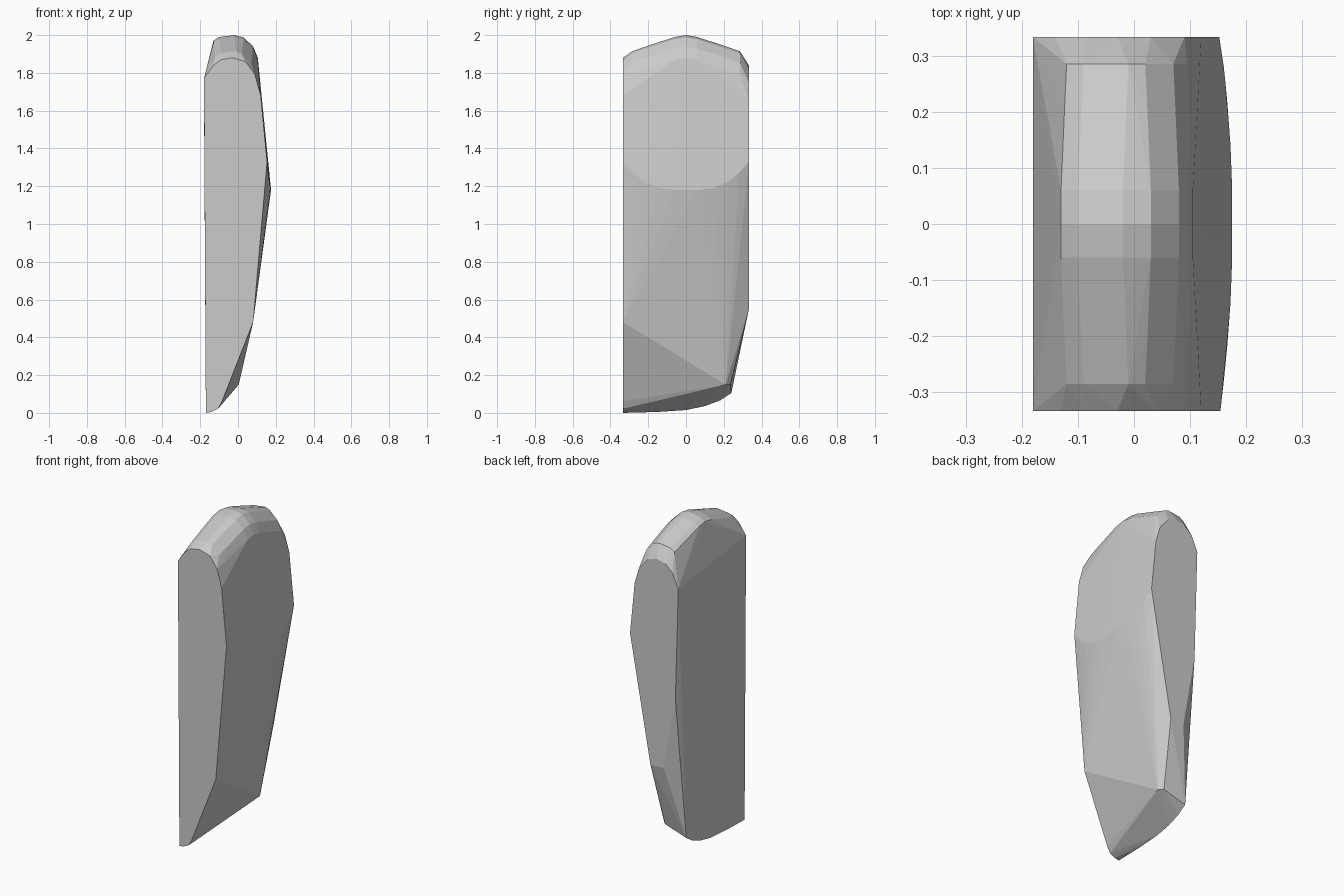
import bpy, bmesh

if "Cube" in bpy.data.objects:
    bpy.data.objects.remove(bpy.data.objects["Cube"])

# Flat end outlines as (x, z)
front_end = [(-.17, 0), (-.14, .005), (-.105, .022), (-.085, .06), (.08, .48),
             (.154, 1.33), (.12, 1.68), (.09, 1.79), (.04, 1.86), (-.03, 1.88),
             (-.09, 1.87), (-.13, 1.84), (-.18, 1.77)]
back_end = [(.012, .55), (-.08, .55), (-.16, 1.0), (-.18, 1.69), (-.14, 1.78),
            (-.09, 1.825), (-.03, 1.84), (.03, 1.82), (.09, 1.75), (.12, 1.65),
            (.152, 1.33)]
# Rounded crown section at the middle, as (x, z)
crown = [(-.13, 1.97), (-.10, 1.99), (-.02, 2.0), (.03, 1.988), (.08, 1.94), (.105, 1.88)]
# Crown stations: (distance from middle, drop in z, x inset)
stations = [(0, 0, 0), (.06, .01, 0), (.13, .033, .004), (.2, .056, .006), (.285, .085, .01)]
# Rim where the upper dome meets the lower slope: (|y|, x, z)
belly = [(.06, .175, 1.18), (.14, .172, 1.19), (.22, .166, 1.22), (.28, .160, 1.27)]
# Curved underside edge on the flat left face: (y, z)
underside = [(-.15, .005), (0, .015), (.1, .036), (.18, .066), (.24, .105)]

points = [(x, -.333, z) for x, z in front_end]
points += [(x, .333, z) for x, z in back_end]
for y, drop, inset in stations:
    for s in (-1, 1):
        for x, z in crown:
            points.append((x - inset if x > 0 else x + inset, s * y, z - drop))
for y, x, z in belly:
    points += [(x, -y, z), (x, y, z)]
points += [(-.17, y, z) for y, z in underside]
# Lower back corner
points += [(.004, .21, .15), (-.02, .235, .15)]

# Stone body: convex skin over the sections
bm = bmesh.new()
for p in points:
    bm.verts.new(p)
bmesh.ops.remove_doubles(bm, verts=bm.verts, dist=.0005)
hull = bmesh.ops.convex_hull(bm, input=bm.verts)
loose = [v for v in bm.verts if not v.link_faces]
bmesh.ops.delete(bm, geom=loose, context='VERTS')
bmesh.ops.dissolve_limit(bm, angle_limit=.01, verts=bm.verts, edges=bm.edges)
bmesh.ops.recalc_face_normals(bm, faces=bm.faces)
mesh = bpy.data.meshes.new("standing_stone")
bm.to_mesh(mesh)
bm.free()
stone = bpy.data.objects.new("standing_stone", mesh)
bpy.context.collection.objects.link(stone)
